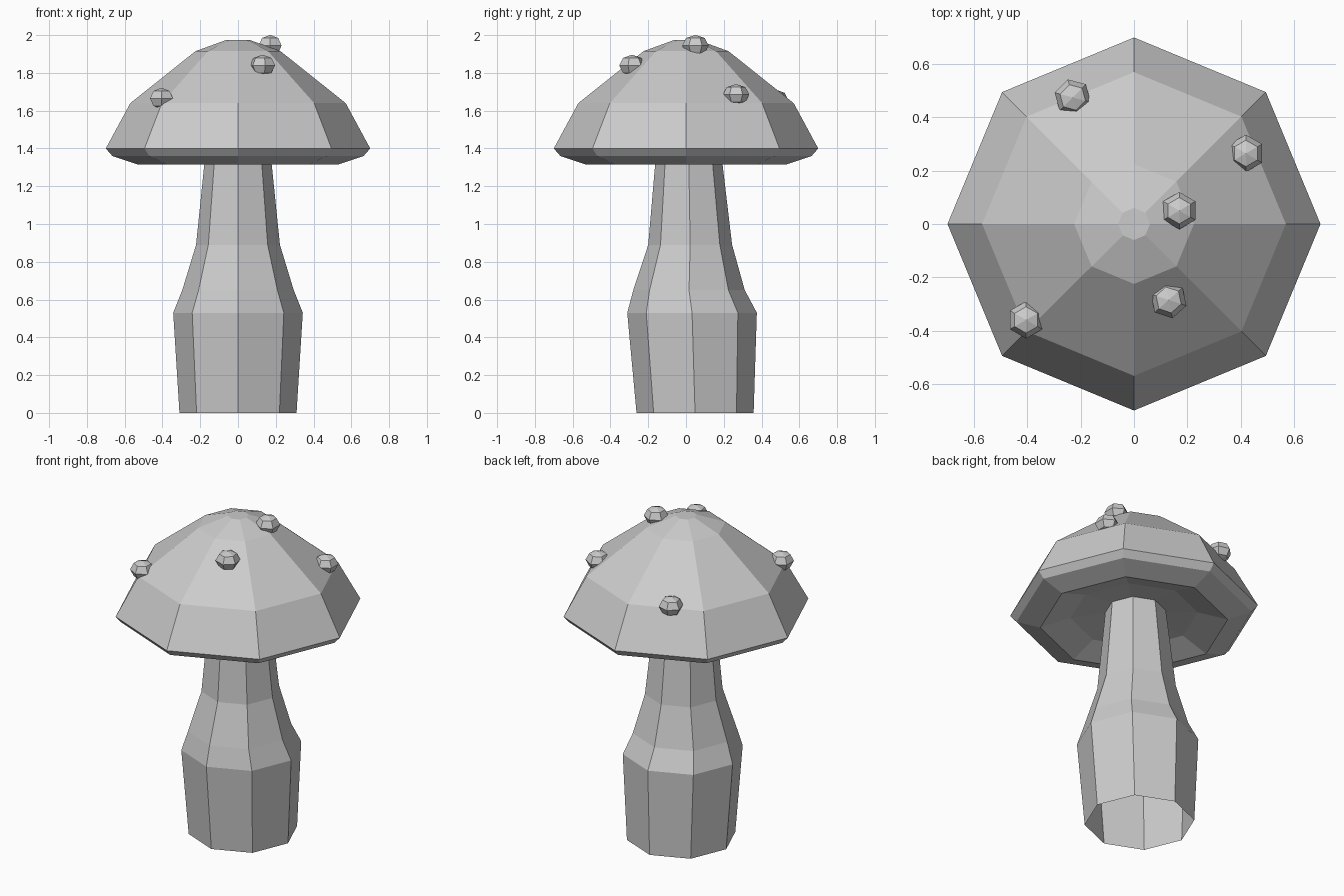
import bpy, math

if "Cube" in bpy.data.objects:
    bpy.data.objects.remove(bpy.data.objects["Cube"])


def lathe(name, rings, sides, turn=0.0, close_start=False, close_end=False):
    """Skin a stack of regular polygons given as (radius, z, y offset)."""
    verts, faces = [], []
    for r, z, y in rings:
        for i in range(sides):
            a = turn + 2 * math.pi * i / sides
            verts.append((r * math.cos(a), y + r * math.sin(a), z))
    for k in range(len(rings) - 1):
        for i in range(sides):
            j = (i + 1) % sides
            a, b = k * sides, (k + 1) * sides
            faces.append((a + i, a + j, b + j, b + i))
    if close_start:
        faces.append(tuple(reversed(range(sides))))
    if close_end:
        n = (len(rings) - 1) * sides
        faces.append(tuple(range(n, n + sides)))
    mesh = bpy.data.meshes.new(name)
    mesh.from_pydata(verts, [], faces)
    obj = bpy.data.objects.new(name, mesh)
    bpy.context.collection.objects.link(obj)
    return obj


# Stem: slightly leaning, bulbous foot, open underneath
lathe("stem", [(0.31, 0.0, 0.048), (0.343, 0.53, 0.032), (0.295, 0.65, 0.016),
               (0.222, 0.89, 0.022), (0.178, 1.32, 0.015), (0.17, 1.40, 0.012)], 8)

# Cap: shallow recess below, bevelled rim, faceted dome
cap_profile = [(0.15, 1.39), (0.36, 1.37), (0.53, 1.315), (0.665, 1.36),
               (0.70, 1.40), (0.57, 1.64), (0.225, 1.915), (0.06, 1.975)]
lathe("cap", [(r, z, 0.0) for r, z in cap_profile], 8,
      close_start=True, close_end=True)

# Warts: small six-sided flattened balls scattered over the dome
warts = [(-0.23, 0.475, 1.655, 15), (0.42, 0.265, 1.685, 0),
         (0.17, 0.05, 1.945, 0), (0.13, -0.285, 1.84, 12),
         (-0.405, -0.36, 1.665, 0)]
for n, (x, y, z, spin) in enumerate(warts, 1):
    rings = []
    for lat in (-89.9, -45, 0, 45, 89.9):
        t = math.radians(lat)
        rings.append((0.07 * math.cos(t), 0.056 * math.sin(t), 0.0))
    wart = lathe(f"wart_{n}", rings, 6, math.pi / 2,
                 close_start=True, close_end=True)
    wart.location = (x, y, z)
    wart.rotation_euler.z = math.radians(spin)
